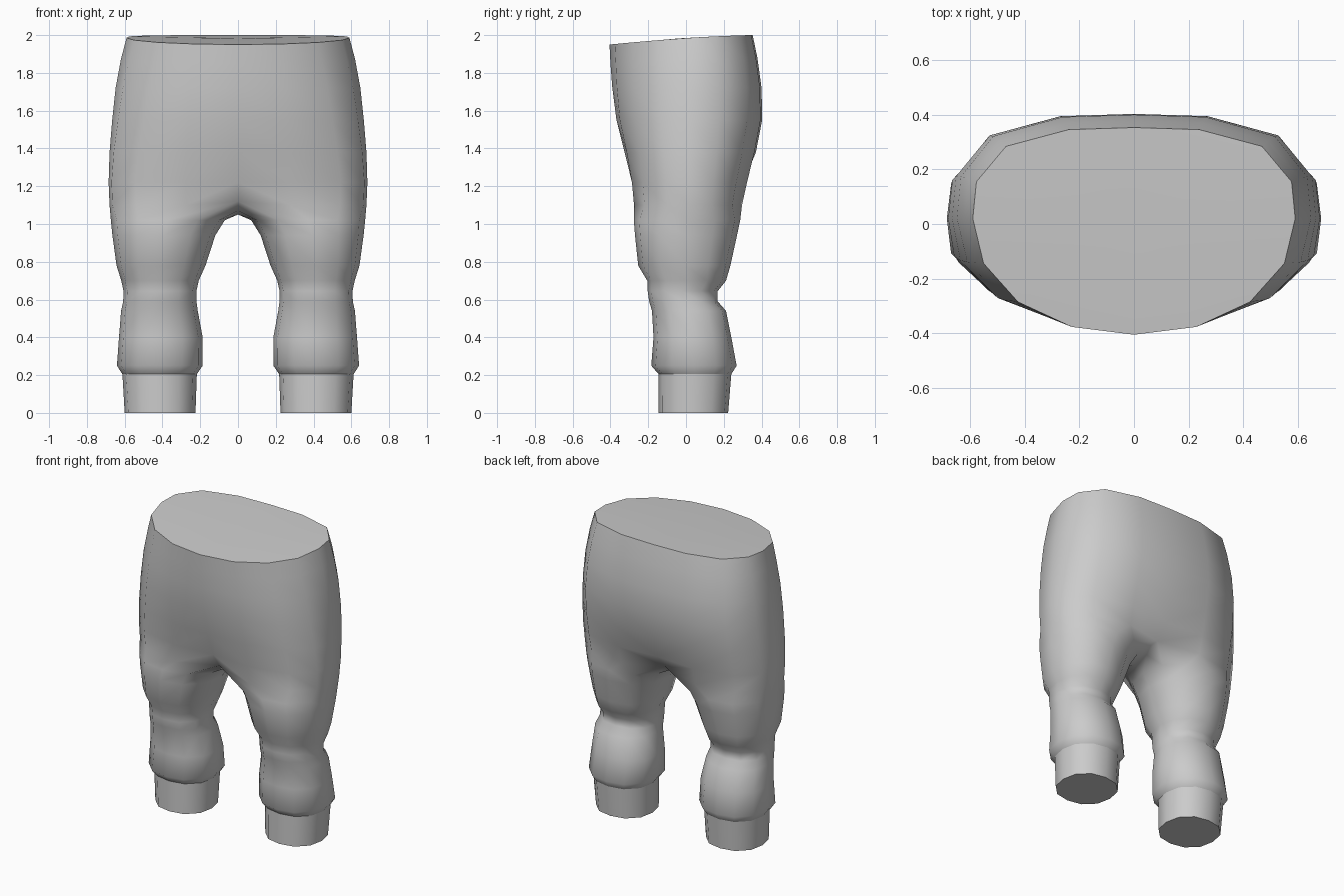
import bpy, bmesh, math

if "Cube" in bpy.data.objects:
    bpy.data.objects.remove(bpy.data.objects["Cube"])

# Torso levels: z, half width, front y, back y, front squareness, back squareness, rim dip
TORSO = [
    (2.00, 0.590, -0.405, 0.353, 2.1, 3.0, 0.05),
    (1.88, 0.620, -0.400, 0.378, 2.1, 3.0, 0.03),
    (1.72, 0.648, -0.390, 0.400, 2.2, 3.0, 0.0),
    (1.55, 0.666, -0.368, 0.403, 2.4, 3.0, 0.0),
    (1.38, 0.680, -0.325, 0.370, 2.7, 3.0, 0.0),
    (1.22, 0.685, -0.293, 0.330, 3.0, 3.0, 0.0),
    (1.10, 0.680, -0.282, 0.303, 3.0, 3.0, 0.0),
]
# Leg levels: z, inner x, outer x, front y, back y
LEG = [
    (1.02, 0.070, 0.673, -0.276, 0.287),
    (0.94, 0.120, 0.665, -0.270, 0.270),
    (0.78, 0.172, 0.643, -0.253, 0.235),
    (0.70, 0.208, 0.618, -0.205, 0.212),
    (0.645, 0.220, 0.606, -0.203, 0.168),
    (0.59, 0.220, 0.608, -0.195, 0.168),
    (0.54, 0.213, 0.619, -0.180, 0.212),
    (0.40, 0.187, 0.630, -0.172, 0.240),
    (0.25, 0.187, 0.641, -0.184, 0.268),
    (0.205, 0.218, 0.612, -0.145, 0.240),
    (0.00, 0.225, 0.600, -0.145, 0.223),
]
CUFF_TOP = len(LEG) - 2
# Crotch seam from back to front: y, z
SEAM = [(0.12, 1.07), (0.01, 1.05), (-0.10, 1.07)]


def rounded(t, n):
    """Point on a unit rounded square in direction t."""
    c, s = math.cos(t), math.sin(t)
    r = (abs(c) ** n + abs(s) ** n) ** (-1 / n)
    return c * r, s * r


def torso_ring(bm, side, level):
    z, a, yf, yb, nf, nb, dip = level
    ring = []
    mid = 0.02
    for j in range(9):
        u, v = rounded(math.radians(-90 + 22.5 * j), nf if j < 4 else nb)
        y = mid + v * ((yb - mid) if v > 0 else (mid - yf))
        drop = dip * max(0, (0.353 - y) / 0.758) ** 1.5
        x = 0 if j in (0, 8) else a * u
        ring.append(bm.verts.new((side * x, y, z - drop)))
    return ring


def leg_ring(bm, side, level):
    z, xi, xo, yf, yb = level
    ring = []
    for j in range(12):
        u, v = rounded(math.radians(-120 + 30 * j), 2.3)
        ring.append(bm.verts.new((side * ((xi + xo) / 2 + u * (xo - xi) / 2),
                                  (yf + yb) / 2 + v * (yb - yf) / 2, z)))
    return ring


def bridge(bm, a, b, closed):
    n = len(a)
    for j in range(n if closed else n - 1):
        k = (j + 1) % n
        bm.faces.new((a[j], a[k], b[k], b[j]))


bm = bmesh.new()
for side in (1, -1):
    # Torso half
    rings = [torso_ring(bm, side, lv) for lv in TORSO]
    rings[-2][0].co.y, rings[-2][8].co.y = -0.268, 0.305
    rings[-1][0].co = (0, -0.20, 1.12)
    rings[-1][8].co = (0, 0.22, 1.12)
    for a, b in zip(rings, rings[1:]):
        bridge(bm, a, b, False)

    # Waist cap
    hub = bm.verts.new((0, -0.03, 1.983))
    for a, b in zip(rings[0], rings[0][1:]):
        bm.faces.new((hub, a, b))

    # Leg, starting from the torso edge and the crotch seam
    hip = rings[-1] + [bm.verts.new((0, y, z)) for y, z in SEAM]
    legs = [leg_ring(bm, side, lv) for lv in LEG]
    for a, b in zip([hip] + legs, legs):
        bridge(bm, a, b, True)
    bm.faces.new(legs[-1])

    # Crisp line where the cuff meets the trouser leg
    cuff = legs[CUFF_TOP]
    for j in range(12):
        bm.edges.get((cuff[j], cuff[(j + 1) % 12])).smooth = False

bmesh.ops.remove_doubles(bm, verts=bm.verts, dist=0.0005)
bmesh.ops.recalc_face_normals(bm, faces=bm.faces)
mesh = bpy.data.meshes.new("trousers")
bm.to_mesh(mesh)
bm.free()

fabric = bpy.data.materials.new("grey fabric")
fabric.diffuse_color = (0.6, 0.6, 0.6, 1)
fabric.use_nodes = True
fabric.node_tree.nodes["Principled BSDF"].inputs["Base Color"].default_value = fabric.diffuse_color
mesh.materials.append(fabric)
trousers = bpy.data.objects.new("trousers", mesh)
bpy.context.collection.objects.link(trousers)
bpy.context.view_layer.objects.active = trousers
trousers.select_set(True)
bpy.ops.object.shade_smooth_by_angle(angle=math.radians(55), keep_sharp_edges=True)
